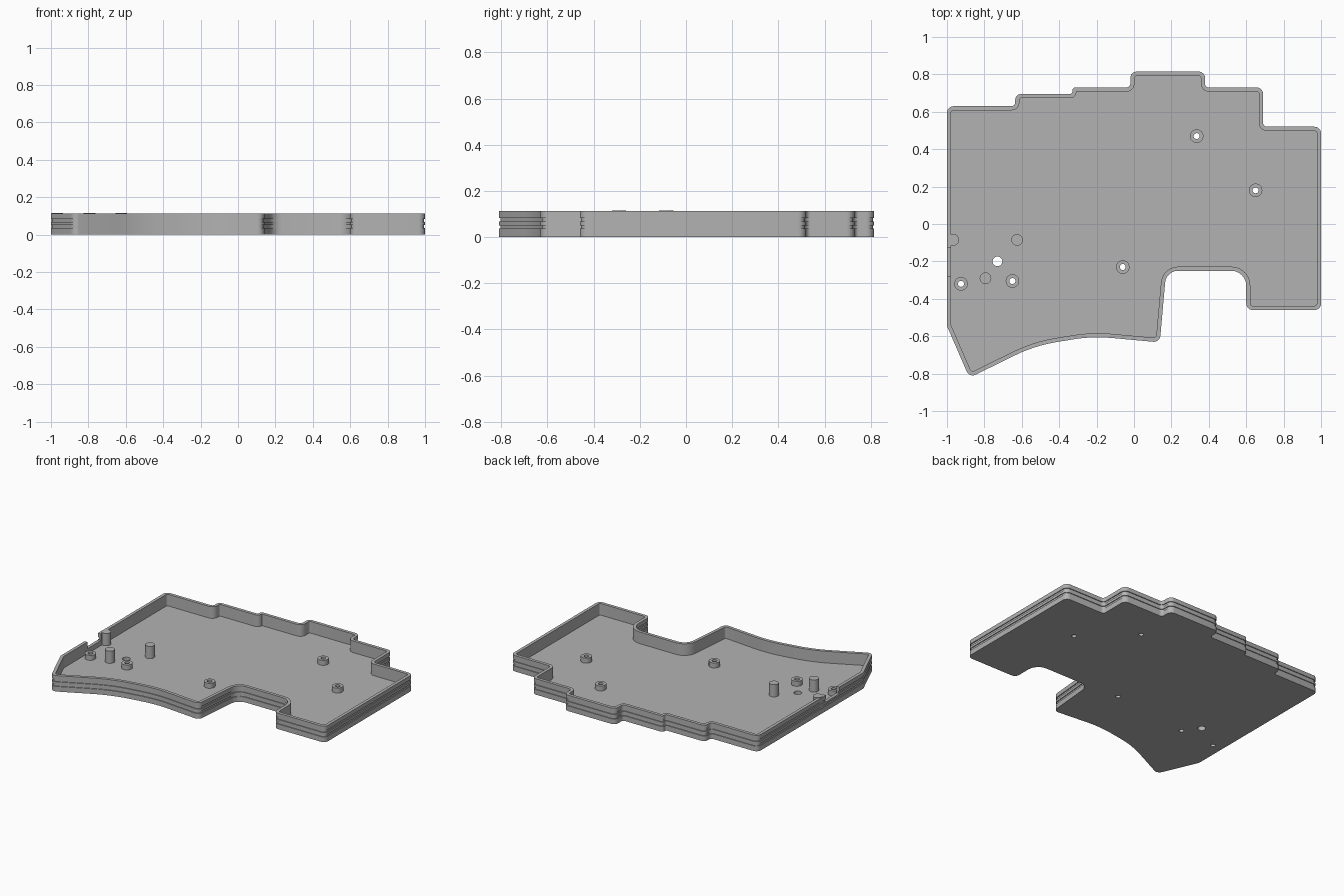
import bpy, bmesh, math
from mathutils import Vector

if "Cube" in bpy.data.objects:
    bpy.data.objects.remove(bpy.data.objects["Cube"], do_unlink=True)

grey = bpy.data.materials.new("plain grey")
grey.use_nodes = True
COLOR = (0.45, 0.45, 0.45, 1)
grey.diffuse_color = COLOR
grey.node_tree.nodes["Principled BSDF"].inputs["Base Color"].default_value = COLOR

HEIGHT, FLOOR, WALL, GROOVE = 0.112, 0.03, 0.022, 0.006
R = 0.035

# Outline corners, counter-clockwise: x, y, fillet radius
CORNERS = [
    (-0.88, -0.822, R), (-0.53, -0.65, 0.8), (-0.22, -0.60, 0.8), (0.138, -0.633, R),
    (0.172, -0.25, 0.07), (0.6, -0.25, 0.08), (0.6, -0.46, R), (1, -0.46, R),
    (1, 0.52, R), (0.69, 0.52, 0.02), (0.69, 0.73, R), (0.38, 0.73, 0.02),
    (0.38, 0.815, R), (-0.02, 0.815, R), (-0.02, 0.73, 0.02), (-0.33, 0.73, R),
    (-0.33, 0.695, 0.012), (-0.635, 0.695, R), (-0.635, 0.63, 0.02), (-1, 0.63, R),
    (-1, -0.545, 0.05),
]


def rounded(corners, steps=7):
    """Replace each corner by an arc tangent to both of its sides."""
    pts = []
    for i, (x, y, r) in enumerate(corners):
        p = Vector((x, y))
        a = (Vector(corners[i - 1][:2]) - p)
        b = (Vector(corners[(i + 1) % len(corners)][:2]) - p)
        la, lb = a.length, b.length
        a.normalize()
        b.normalize()
        half = a.angle(b) / 2
        tangent = min(r / math.tan(half), 0.48 * la, 0.48 * lb)
        r = tangent * math.tan(half)
        centre = p + (a + b).normalized() * (r / math.sin(half))
        start, end = p + a * tangent - centre, p + b * tangent - centre
        sweep = start.angle_signed(end)
        for k in range(steps):
            t = -sweep * k / (steps - 1)
            c, s = math.cos(t), math.sin(t)
            pts.append(centre + Vector((start.x * c - start.y * s, start.x * s + start.y * c)))
    return pts


def inset(pts, d):
    """Move an outline inwards by a mitred offset."""
    out = []
    for i, p in enumerate(pts):
        e1 = (p - pts[i - 1]).normalized()
        e2 = (pts[(i + 1) % len(pts)] - p).normalized()
        n1, n2 = Vector((-e1.y, e1.x)), Vector((-e2.y, e2.x))
        out.append(p + (n1 + n2) * (d / (1 + n1.dot(n2))))
    return out


def finish(name, bm):
    bmesh.ops.recalc_face_normals(bm, faces=bm.faces)
    mesh = bpy.data.meshes.new(name)
    bm.to_mesh(mesh)
    bm.free()
    mesh.materials.append(grey)
    ob = bpy.data.objects.new(name, mesh)
    bpy.context.collection.objects.link(ob)
    return ob


def select(ob):
    bpy.ops.object.select_all(action='DESELECT')
    ob.select_set(True)
    bpy.context.view_layer.objects.active = ob


def smooth(ob):
    select(ob)
    bpy.ops.object.shade_smooth_by_angle(angle=math.radians(30))


def loft(name, rings, caps=True):
    """Join rings of points with quads, capped or closed into a loop."""
    bm = bmesh.new()
    loops = [[bm.verts.new(p) for p in ring] for ring in rings]
    pairs = list(zip(loops, loops[1:]))
    if caps:
        bm.faces.new(loops[0])
        bm.faces.new(loops[-1])
    else:
        pairs.append((loops[-1], loops[0]))
    for lo, hi in pairs:
        for i in range(len(lo)):
            bm.faces.new((lo[i - 1], lo[i], hi[i], hi[i - 1]))
    return finish(name, bm)


def circle(x, y, z, r, n=32):
    return [(x + r * math.cos(2 * math.pi * i / n), y + r * math.sin(2 * math.pi * i / n), z)
            for i in range(n)]


def cylinder(name, x, y, r, z0, z1):
    return loft(name, [circle(x, y, z0, r), circle(x, y, z1, r)])


def cut(target, cutter):
    cutter.hide_render = True
    mod = target.modifiers.new("cut", 'BOOLEAN')
    mod.operation, mod.solver, mod.object = 'DIFFERENCE', 'EXACT', cutter
    select(target)
    bpy.ops.object.modifier_apply(modifier=mod.name)
    bpy.data.objects.remove(cutter, do_unlink=True)


# Tray: outer wall with two grooves, rim, inner wall and floor
profile = [(0, 0)]
for low, high in ((0.036, 0.051), (0.068, 0.083)):
    profile += [(0, low), (GROOVE, low), (GROOVE, high), (0, high)]
profile += [(0, HEIGHT), (WALL, HEIGHT), (WALL, FLOOR)]
outline = rounded(CORNERS)
tray = loft("tray", [[(p.x, p.y, z) for p in inset(outline, d)] for d, z in profile])

# Cable opening in the side wall
bm = bmesh.new()
bmesh.ops.create_cube(bm, size=1)
for v in bm.verts:
    v.co = Vector((-1.01, -0.203, 0.115)) + Vector((v.co.x * 0.07, v.co.y * 0.15, v.co.z * 0.1))
cut(tray, finish("opening_cutter", bm))

# Screw holes through the floor and the larger reset hole
BOSSES = [(-0.925, -0.32), (-0.65, -0.305), (-0.06, -0.23), (0.335, 0.47), (0.65, 0.18)]
for x, y in BOSSES:
    cut(tray, cylinder("screw_cutter", x, y, 0.016, -0.05, 0.08))
cut(tray, cylinder("reset_cutter", -0.73, -0.2, 0.026, -0.05, 0.08))
smooth(tray)

# Hollow screw bosses
for i, (x, y) in enumerate(BOSSES):
    rings = [circle(x, y, z, r) for r, z in
             ((0.036, FLOOR), (0.036, 0.065), (0.016, 0.065), (0.016, FLOOR))]
    smooth(loft(f"screw_boss_{i + 1}", rings, caps=False))

# Tall solid support posts
for i, (x, y) in enumerate([(-0.966, -0.085), (-0.625, -0.085), (-0.794, -0.29)]):
    smooth(cylinder(f"support_post_{i + 1}", x, y, 0.031, FLOOR - 0.005, 0.116))
